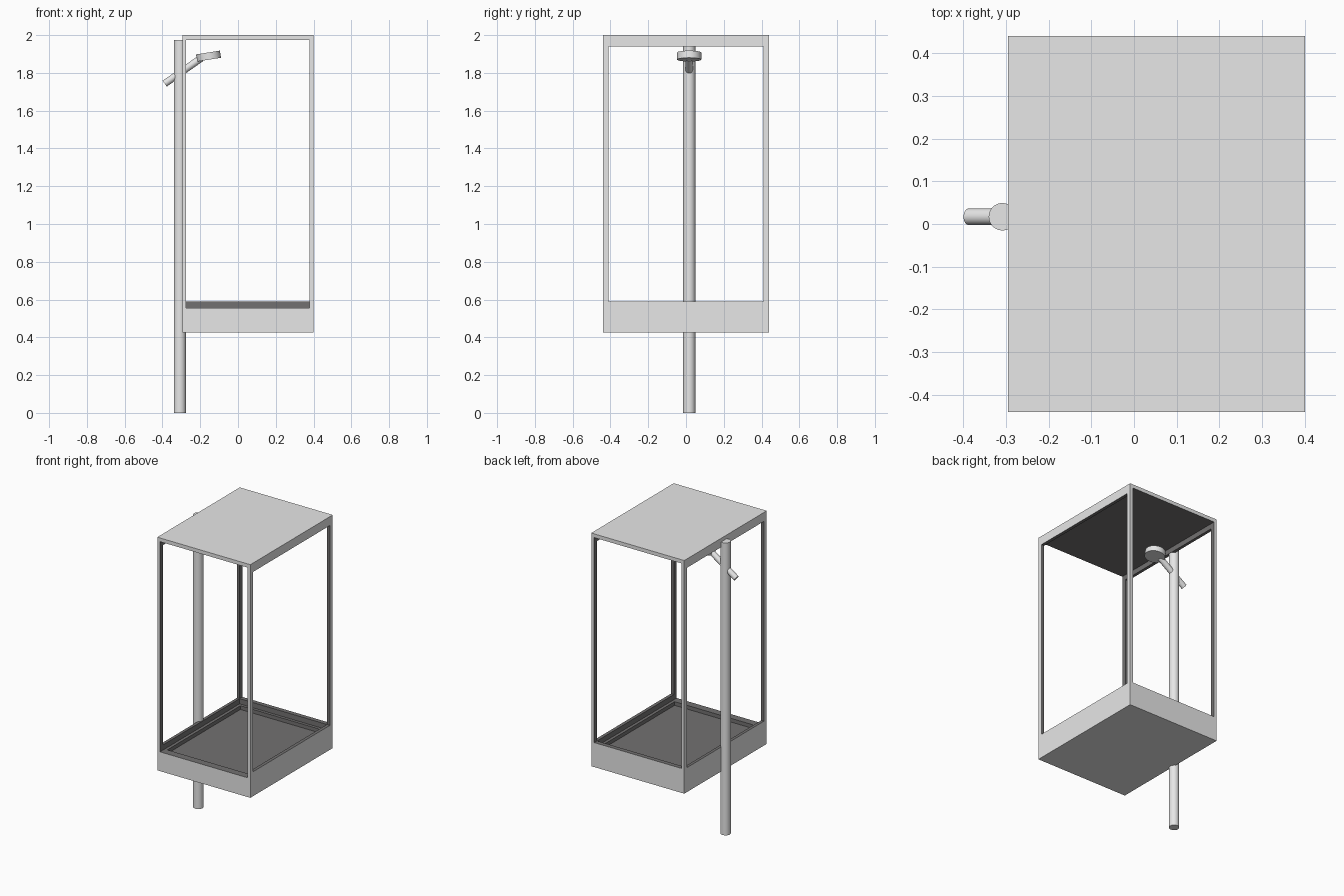
import bpy, bmesh, math
from mathutils import Vector

if "Cube" in bpy.data.objects:
    bpy.data.objects.remove(bpy.data.objects["Cube"])


def material(name, value):
    m = bpy.data.materials.new(name)
    m.diffuse_color = (*value, 1)
    m.use_nodes = True
    m.node_tree.nodes["Principled BSDF"].inputs["Base Color"].default_value = m.diffuse_color
    return m


light = material("light_grey", (0.8, 0.8, 0.8))
dark = material("dark_interior", (0.17, 0.165, 0.165))


def finish(name, bm, mats):
    me = bpy.data.meshes.new(name)
    bm.to_mesh(me)
    bm.free()
    for m in mats:
        me.materials.append(m)
    ob = bpy.data.objects.new(name, me)
    bpy.context.collection.objects.link(ob)
    return ob


# Cabin: one clean shell on a coarse grid of cells (tray, posts and roof)
xs = [-0.295, -0.275, -0.255, 0.358, 0.378, 0.40]
ys = [-0.44, -0.41, -0.39, 0.39, 0.41, 0.44]
zs = [0.425, 0.53, 0.555, 0.59, 1.94, 1.975, 2.0]


def solid(i, j, k):
    if not (0 <= i < 5 and 0 <= j < 5 and 0 <= k < 6):
        return False
    side, end = i in (0, 4), j in (0, 4)
    if k in (0, 5):                      # floor slab and roof
        return True
    if k == 1:                           # ledge round the floor
        return i != 2 or j != 2
    if k == 2:                           # raised rim, lower at the front
        return side or j == 4
    if k == 3:                           # corner posts
        return side and end
    return side                          # side lips below the roof


bm = bmesh.new()
axes = (xs, ys, zs)
for i in range(5):
    for j in range(5):
        for k in range(6):
            if not solid(i, j, k):
                continue
            cell = (i, j, k)
            for a in range(3):
                for s in (0, 1):
                    n = list(cell)
                    n[a] += 1 if s else -1
                    if solid(*n):
                        continue
                    b, c = (a + 1) % 3, (a + 2) % 3
                    loop = []
                    for u, v in ((0, 0), (1, 0), (1, 1), (0, 1)):
                        p = [0, 0, 0]
                        p[a] = axes[a][cell[a] + s]
                        p[b] = axes[b][cell[b] + u]
                        p[c] = axes[c][cell[c] + v]
                        loop.append(bm.verts.new(p))
                    f = bm.faces.new(loop if s else loop[::-1])
                    # outer skin is light, everything inside is dark
                    outer = p[a] in (axes[a][0], axes[a][-1])
                    f.material_index = 0 if outer else 1
bmesh.ops.remove_doubles(bm, verts=bm.verts[:], dist=0.0005)
bmesh.ops.dissolve_limit(bm, angle_limit=0.01, verts=bm.verts[:],
                         edges=bm.edges[:], delimit={'MATERIAL'})
finish("shower_cabin", bm, (light, dark))


def rod(name, start, end, radius, sides=40):
    start, end = Vector(start), Vector(end)
    d = end - start
    bm = bmesh.new()
    bmesh.ops.create_cone(bm, cap_ends=True, segments=sides, radius1=radius,
                          radius2=radius, depth=d.length)
    for f in bm.faces:
        f.smooth = len(f.verts) == 4
    for e in bm.edges:
        e.smooth = all(len(f.verts) == 4 for f in e.link_faces)
    ob = finish(name, bm, (light,))
    ob.location = (start + end) / 2
    ob.rotation_mode = 'QUATERNION'
    ob.rotation_quaternion = d.to_track_quat('Z', 'Y')
    return ob


# Standing pipe, angled handle and tilted spray head
Y = 0.017
rod("water_pipe", (-0.308, Y, 0), (-0.308, Y, 1.975), 0.032)
rod("spray_handle", (-0.388, Y, 1.743), (-0.195, Y, 1.878), 0.019, 24)
tilt = math.radians(9)
axis = Vector((-math.sin(tilt), 0, math.cos(tilt)))
head = Vector((-0.156, Y, 1.889))
rod("spray_head", head - axis * 0.019, head + axis * 0.019, 0.064)
